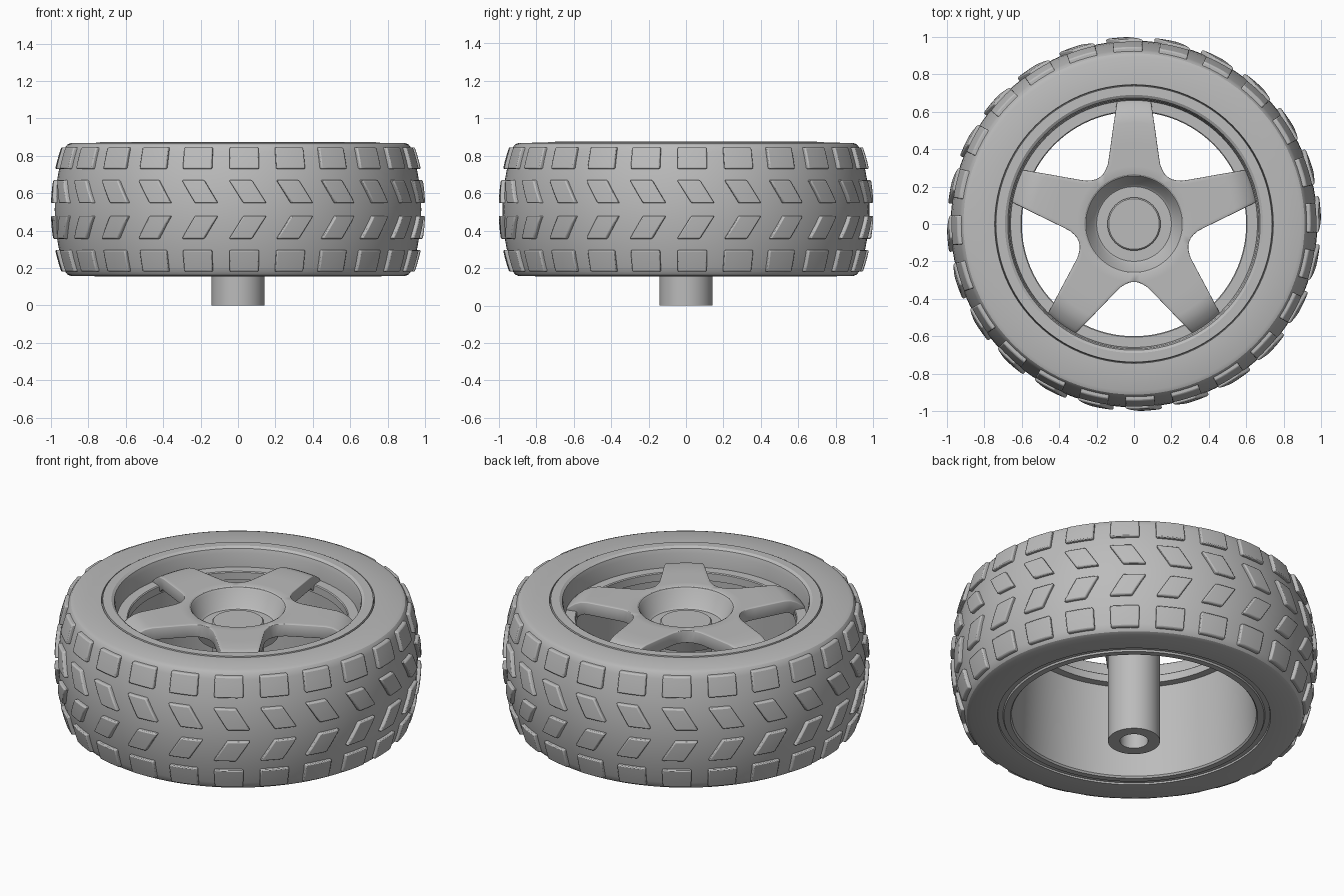
import bpy, bmesh, math
from mathutils import Matrix, Vector

if "Cube" in bpy.data.objects:
    bpy.data.objects.remove(bpy.data.objects["Cube"])

GREY = (0.5, 0.5, 0.5, 1)
grey = bpy.data.materials.new("plain_grey")
grey.use_nodes = True
grey.diffuse_color = GREY
grey.node_tree.nodes["Principled BSDF"].inputs["Base Color"].default_value = GREY

MID = 0.513      # height of the tyre's middle plane
BLOCKS = 24      # tread blocks per row


def finish(bm, name, angle=30):
    mesh = bpy.data.meshes.new(name)
    bm.to_mesh(mesh)
    bm.free()
    ob = bpy.data.objects.new(name, mesh)
    bpy.context.collection.objects.link(ob)
    mesh.materials.append(grey)
    bpy.ops.object.select_all(action='DESELECT')
    ob.select_set(True)
    bpy.context.view_layer.objects.active = ob
    bpy.ops.object.shade_smooth_by_angle(angle=math.radians(angle))
    return ob


def lathe(name, profile, closed=True, steps=96):
    """Spin a (radius, height) profile around z."""
    bm = bmesh.new()
    verts = [bm.verts.new((r, 0, z)) for r, z in profile]
    pairs = list(zip(verts, verts[1:]))
    if closed:
        pairs.append((verts[-1], verts[0]))
    edges = [bm.edges.new(p) for p in pairs]
    bmesh.ops.spin(bm, geom=verts + edges, cent=(0, 0, 0), axis=(0, 0, 1),
                   angle=math.tau, steps=steps, use_duplicate=False)
    bmesh.ops.remove_doubles(bm, verts=bm.verts, dist=0.0005)
    bmesh.ops.recalc_face_normals(bm, faces=bm.faces)
    return finish(bm, name)


def tyre_radius(z):
    return 0.98 - 0.055 * ((z - MID) / 0.33) ** 2


# Tyre: bulging tread surface, rounded shoulders and flat side walls
half = [(tyre_radius(MID + h), h) for h in (0, 0.07, 0.14, 0.2, 0.26, 0.31)]
half += [(0.923, 0.334), (0.912, 0.348), (0.892, 0.356), (0.745, 0.357), (0.742, 0.34)]
tyre = [(r, MID + h) for r, h in half]
tyre += [(r, MID - h) for r, h in reversed(half[1:])]
lathe("tyre", tyre)

# Rim: lips, barrel and the inner ledge that carries the spokes
lathe("rim", [(0.742, 0.85), (0.738, 0.874), (0.69, 0.875), (0.675, 0.865), (0.667, 0.84),
              (0.66, 0.76), (0.605, 0.76), (0.60, 0.755), (0.60, 0.71), (0.645, 0.71),
              (0.667, 0.165), (0.675, 0.155), (0.71, 0.155), (0.715, 0.165), (0.742, 0.165)])

# Hub: dished cup in the middle of the star
lathe("hub_dish", [(0, 0.72), (0.2, 0.72), (0.213, 0.73), (0.25, 0.815), (0.258, 0.826),
                   (0.27, 0.83), (0.275, 0.76), (0.25, 0.74), (0.22, 0.66), (0, 0.66)],
      closed=False)

# Axle stem with a blind bore at its lower end
lathe("axle_stem", [(0, 0.745), (0.135, 0.745), (0.142, 0.738), (0.142, 0),
                    (0.077, 0), (0.077, 0.4), (0, 0.4)], closed=False, steps=64)


# Five-spoke star: rows of points run outward along each spoke
def spoke_height(r):
    drop = max(0, (r - 0.54) / 0.126)
    return 0.83 - 0.07 * drop ** 2


edge_path = [(0.154, 0.212), (0.182, 0.251), (0.166, 0.265), (0.153, 0.286), (0.141, 0.315),
             (0.135, 0.35), (0.125, 0.42), (0.11, 0.53), (0.104, 0.57), (0.099, 0.605),
             (0.095, 0.635), (0.09, 0.66)]
COLS = 12
bm = bmesh.new()
for k in range(5):
    turn = Matrix.Rotation(math.tau * k / 5, 3, 'Z')
    rows = []
    for u, v in edge_path:
        r, a = math.hypot(u, v), math.atan2(u, v)
        row = []
        for c in range(COLS + 1):
            t = a * (2 * c / COLS - 1)
            p = Vector((r * math.sin(t), r * math.cos(t), spoke_height(r)))
            row.append(bm.verts.new(turn @ p))
        rows.append(row)
    for low, high in zip(rows, rows[1:]):
        for c in range(COLS):
            bm.faces.new((low[c], low[c + 1], high[c + 1], high[c]))
bmesh.ops.remove_doubles(bm, verts=bm.verts, dist=0.001)
bm.normal_update()
for f in bm.faces:
    if f.normal.z < 0:
        f.normal_flip()
star = finish(bm, "spoke_star", 40)
solid = star.modifiers.new("thickness", 'SOLIDIFY')
solid.thickness = 0.075
solid.offset = -1
bevel = star.modifiers.new("soft_edges", 'BEVEL')
bevel.width = 0.006
bevel.segments = 2


# Tread: raised blocks that follow the bulge of the tyre
def tread_row(name, z0, z1, width, skew, centre):
    """One ring of blocks; skew slides the top edge against the bottom edge."""
    NU, NV = 4, 3
    bm = bmesh.new()
    for k in range(BLOCKS):
        base = math.radians(centre) + math.tau * k / BLOCKS
        grid = []
        for j in range(NV + 1):
            t = j / NV
            z = z0 + (z1 - z0) * t
            row = []
            for i in range(NU + 1):
                a = base + width * (i / NU - 0.5) + skew * (t - 0.5)
                r = tyre_radius(z) + 0.021
                row.append(bm.verts.new((r * math.cos(a), r * math.sin(a), z)))
            grid.append(row)
        faces = [bm.faces.new((grid[j][i], grid[j][i + 1], grid[j + 1][i + 1], grid[j + 1][i]))
                 for j in range(NV) for i in range(NU)]
        # Sink the side walls into the tyre
        rim = [e for e in {e for f in faces for e in f.edges} if e.is_boundary]
        walls = bmesh.ops.extrude_edge_only(bm, edges=rim)["geom"]
        for v in walls:
            if isinstance(v, bmesh.types.BMVert):
                v.co.x *= 0.96
                v.co.y *= 0.96
    bmesh.ops.recalc_face_normals(bm, faces=bm.faces)
    ob = finish(bm, name)
    soft = ob.modifiers.new("soft_edges", 'BEVEL')
    soft.width = 0.007
    soft.segments = 2
    soft.limit_method = 'ANGLE'
    soft.angle_limit = math.radians(40)


for side, label in ((1, "upper"), (-1, "lower")):
    for part, near, far, width, skew, centre in (
            ("shoulder", 0.217, 0.332, 0.165, 0.0, 272),
            ("chevron", 0.034, 0.157, 0.125, 0.078, 273)):
        z0, z1 = sorted((MID + side * near, MID + side * far))
        tread_row(f"{label}_{part}_blocks", z0, z1, width, -side * skew, centre)
